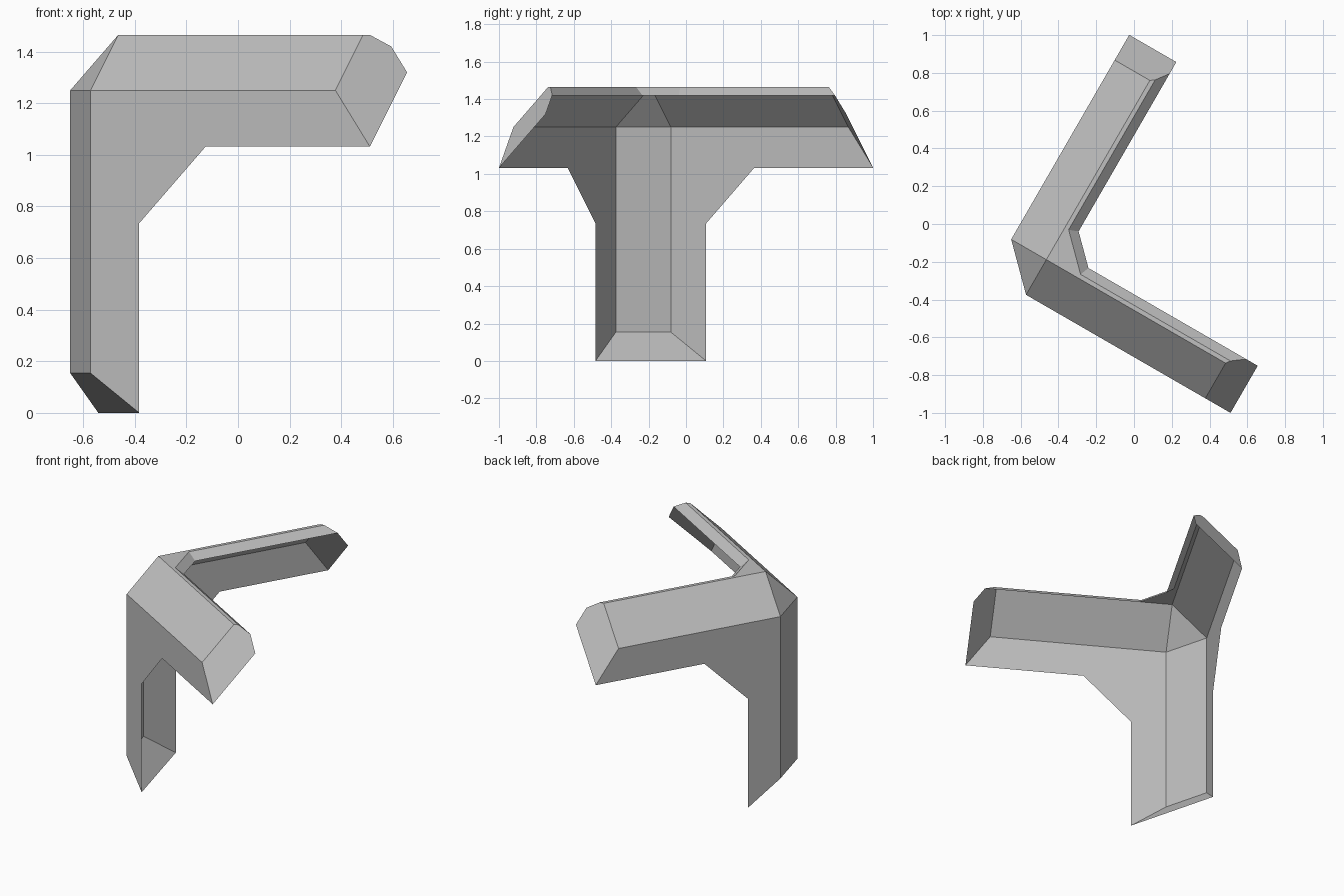
import bpy
from mathutils import Vector, Matrix
from math import radians, sqrt

cube = bpy.data.objects.get("Cube")
if cube:
    bpy.data.objects.remove(cube, do_unlink=True)

# Corner cover: an open shell with three arms running along local U, V and W (down)
HEIGHT = 1.465       # arm length from the corner
CUT = 0.215          # width taken by the outer chamfers
REACH = 0.433        # depth of each side plate
GUSSET = 0.73        # where the diagonal brace ends
LIP_TOP, LIP_LOW, LIP_DROP = 0.238, 0.288, 0.045
BEND_TOP, BEND_LOW = 0.411, 0.43

U_DIR = Matrix.Rotation(radians(60), 3, 'Z') @ Vector((1, 0, 0))
V_DIR = Matrix.Rotation(radians(-30), 3, 'Z') @ Vector((1, 0, 0))
CORNER = U_DIR * -0.605 + V_DIR * -0.521 + Vector((-0.004, -0.004, HEIGHT))


def place(p):
    return CORNER + U_DIR * p[0] + V_DIR * p[1] - Vector((0, 0, p[2]))


INSIDE = place((0.4, 0.4, 0.4))

grey = bpy.data.materials.new("plain_grey")
grey.use_nodes = True
colour = (0.52, 0.52, 0.52, 1)
grey.diffuse_color = colour
grey.node_tree.nodes["Principled BSDF"].inputs["Base Color"].default_value = colour


def add_part(name, polygons):
    """Flat sheet part; every face is turned away from the hollow."""
    verts, faces = [], []
    for poly in polygons:
        pts = [place(p) for p in poly]
        normal = (pts[1] - pts[0]).cross(pts[2] - pts[1])
        if normal.dot(pts[0] - INSIDE) < 0:
            pts.reverse()
        faces.append(range(len(verts), len(verts) + len(pts)))
        verts += pts
    mesh = bpy.data.meshes.new(name)
    mesh.from_pydata(verts, [], [list(f) for f in faces])
    mesh.materials.append(grey)
    obj = bpy.data.objects.new(name, mesh)
    bpy.context.collection.objects.link(obj)


def end(total):
    """Arm length on the slanted end, by summed distance from the outer edge."""
    return HEIGHT - (REACH - total) / sqrt(2)


def swap(p):
    """Mirror between the two horizontal arms."""
    return (p[1], p[0], p[2])


def mirrored(path):
    return path + [swap(p) for p in reversed(path)]


# Side plates with gusset
half = [(CUT, CUT), (end(CUT), CUT), (HEIGHT, REACH), (GUSSET, REACH)]
outline = half + [(b, a) for a, b in reversed(half[1:])]
front = [(0, a, b) for a, b in outline]
add_part("front_plate", [front])
add_part("back_plate", [[swap(p) for p in front]])

# Narrow top plate and its turned-down lip
rim = [(end(LIP_TOP), LIP_TOP, 0), (BEND_TOP, LIP_TOP, 0)]
low = [(end(LIP_LOW + LIP_DROP), LIP_LOW, LIP_DROP), (BEND_LOW, LIP_LOW, LIP_DROP)]
rim, low = mirrored(rim), mirrored(low)
add_part("top_plate", [[(CUT, CUT, 0), (end(CUT), CUT, 0)] + rim + [(CUT, end(CUT), 0)]])
add_part("top_lip", [[rim[i], rim[i + 1], low[i + 1], low[i]] for i in range(3)])

# Chamfer strips along each arm, and the corner facet
far = end(CUT)
arm_u = [(CUT, 0, CUT), (far, 0, CUT), (far, CUT, 0), (CUT, CUT, 0)]
add_part("back_arm_chamfer", [arm_u])
add_part("front_arm_chamfer", [[swap(p) for p in arm_u]])
add_part("post_chamfer", [[(CUT, 0, CUT), (CUT, 0, far), (0, CUT, far), (0, CUT, CUT)]])
add_part("corner_facet", [[(0, CUT, CUT), (CUT, 0, CUT), (CUT, CUT, 0)]])

# Slanted end caps
section = [(0, REACH), (0, CUT), (CUT, 0), (LIP_TOP, 0), (LIP_LOW, LIP_DROP), (LIP_LOW, 0.145)]
cap = [(end(a + b), a, b) for a, b in section]
add_part("back_arm_cap", [cap])
add_part("front_arm_cap", [[swap(p) for p in cap]])
foot = [(0, REACH), (0, CUT), (CUT, 0), (REACH, 0)]
add_part("post_foot", [[(a, b, end(a + b)) for a, b in foot]])
